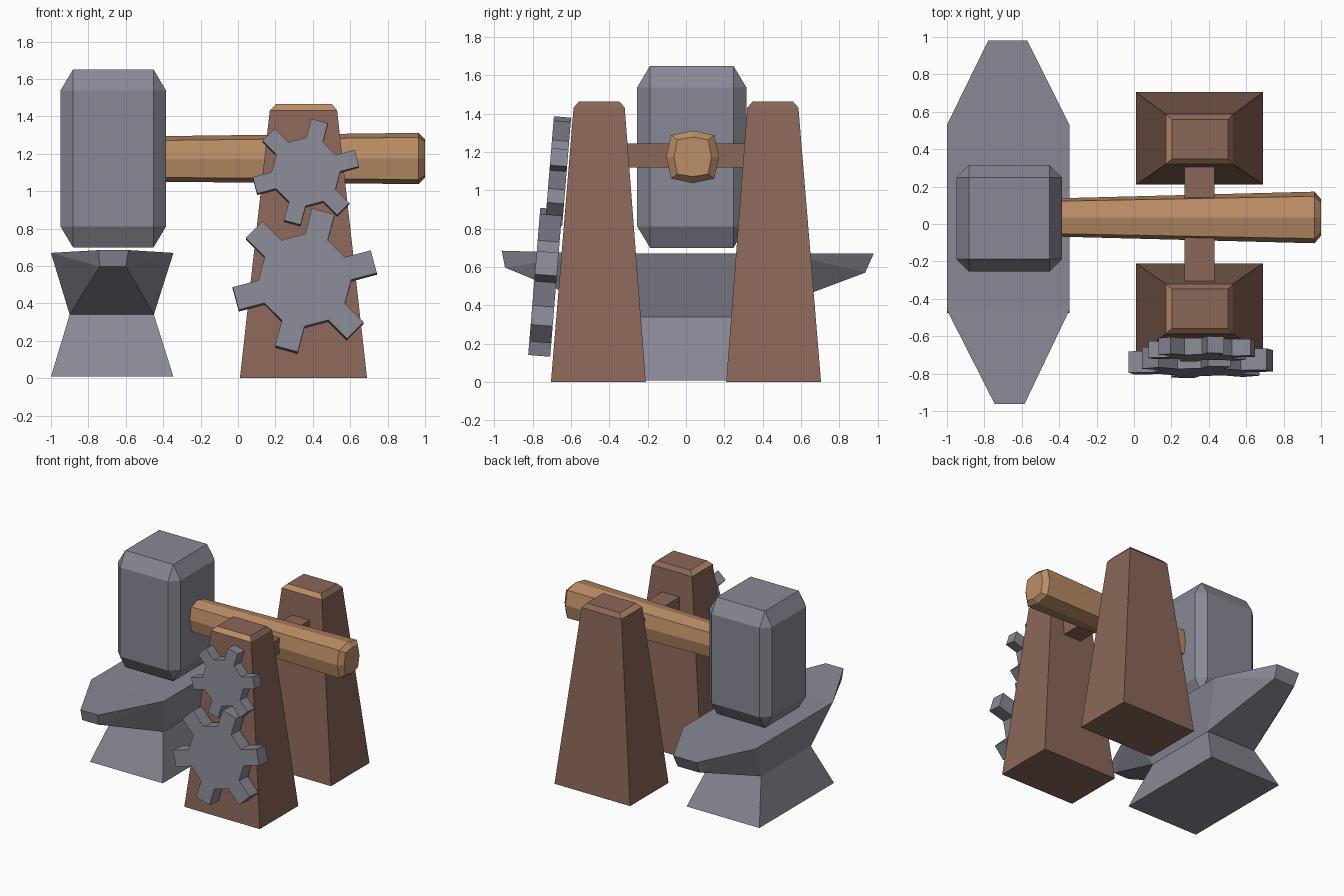
import bpy, bmesh, math
from mathutils import Matrix

if "Cube" in bpy.data.objects:
    bpy.data.objects.remove(bpy.data.objects["Cube"])


def material(name, rgb):
    m = bpy.data.materials.new(name)
    m.diffuse_color = (*rgb, 1)
    m.use_nodes = True
    m.node_tree.nodes["Principled BSDF"].inputs["Base Color"].default_value = m.diffuse_color
    return m


STEEL = material("grey_steel", (0.25, 0.25, 0.305))
DARK = material("dark_wood", (0.26, 0.135, 0.098))
LIGHT = material("light_wood", (0.50, 0.27, 0.135))


def finish(name, bm, *mats):
    bmesh.ops.recalc_face_normals(bm, faces=bm.faces[:])
    me = bpy.data.meshes.new(name)
    bm.to_mesh(me)
    bm.free()
    for m in mats:
        me.materials.append(m)
    ob = bpy.data.objects.new(name, me)
    bpy.context.collection.objects.link(ob)
    return ob


def loft(rings):
    """Closed solid through a series of equal-length point rings."""
    bm = bmesh.new()
    vs = [[bm.verts.new(p) for p in r] for r in rings]
    n = len(vs[0])
    for a, b in zip(vs, vs[1:]):
        for i in range(n):
            j = (i + 1) % n
            bm.faces.new((a[i], a[j], b[j], b[i]))
    bm.faces.new(vs[0][::-1])
    bm.faces.new(vs[-1])
    return bm


def rect(x0, x1, y0, y1, z):
    return [(x0, y0, z), (x1, y0, z), (x1, y1, z), (x0, y1, z)]


# hammer head: bevelled unit cube stretched upwards
bm = bmesh.new()
bmesh.ops.create_cube(bm, size=1)
bmesh.ops.bevel(bm, geom=bm.edges[:], offset=0.118, segments=1, affect='EDGES')
bmesh.ops.transform(bm, verts=bm.verts[:], matrix=Matrix.Translation((-0.667, 0.03, 1.175))
                    @ Matrix.Diagonal((0.565, 0.57, 0.95, 1)))
finish("hammer_head", bm, STEEL)


# handle: bulged square section, flaring to a chamfered butt
def section(x, cy, cz, mid_y, mid_z, cor_y, cor_z):
    pts = [(mid_y, 0), (cor_y, cor_z), (0, mid_z), (-cor_y, cor_z),
           (-mid_y, 0), (-cor_y, -cor_z), (0, -mid_z), (cor_y, -cor_z)]
    return [(x, cy + a, cz + b) for a, b in pts]


bm = loft([section(-0.5, 0.035, 1.172, 0.100, 0.121, 0.085, 0.098),
           section(0.965, 0.035, 1.175, 0.138, 0.137, 0.113, 0.113),
           section(1.0, 0.035, 1.175, 0.098, 0.103, 0.08, 0.09)])
# section winding repaired into a simple ring already in order
finish("handle", bm, LIGHT)

# axle between the posts
finish("axle", loft([rect(0.27, 0.43, -0.42, 0.42, 1.12),
                     rect(0.27, 0.43, -0.42, 0.42, 1.245)]), DARK)

# tapered posts with chamfered tops, worn light on the left and front chamfers
for name, s in (("front_post", -1), ("back_post", 1)):
    def ring(x0, x1, a, b, z):
        return rect(x0, x1, min(s * a, s * b), max(s * a, s * b), z)
    bm = loft([ring(0.01, 0.69, 0.21, 0.705, 0),
               ring(0.17, 0.53, 0.32, 0.587, 1.432),
               ring(0.202, 0.503, 0.348, 0.558, 1.465)])
    ob = finish(name, bm, DARK, LIGHT)
    for p in ob.data.polygons:
        if p.center.z > 1.435 and p.normal.z < 0.95 and min(p.normal.x, p.normal.y) < -0.3:
            p.material_index = 1

# anvil foot
finish("anvil_foot", loft([rect(-1, -0.345, -0.475, 0.485, 0.008),
                           rect(-0.9, -0.45, -0.32, 0.32, 0.34)]), STEEL)

# anvil body: waist flaring up to shoulders and pointed horns
bm = bmesh.new()
outline = [(-1, -0.46, 0.67), (-0.745, -0.962, 0.685), (-0.585, -0.962, 0.685),
           (-0.345, -0.46, 0.67), (-0.345, 0.53, 0.67), (-0.57, 0.98, 0.67),
           (-0.78, 0.98, 0.67), (-1, 0.53, 0.67)]
lower = [(-0.74, -0.945, 0.597), (-0.60, -0.945, 0.597), (-0.58, 0.935, 0.57), (-0.77, 0.935, 0.57)]
t = [bm.verts.new(p) for p in outline]
l = [bm.verts.new(p) for p in lower]
w = [bm.verts.new(p) for p in rect(-0.9, -0.45, -0.32, 0.32, 0.34)]
for f in ([t[0], t[1], t[2], t[3]], [t[0], t[3], t[4], t[7]], [t[7], t[4], t[5], t[6]],
          [t[1], l[0], l[1], t[2]], [t[5], l[2], l[3], t[6]],
          [l[0], w[0], w[1], l[1]], [l[2], w[2], w[3], l[3]],
          [t[0], w[0], l[0]], [t[0], l[0], t[1]], [t[3], l[1], w[1]], [t[3], t[2], l[1]],
          [t[4], w[2], l[2]], [t[4], l[2], t[5]], [t[7], l[3], w[3]], [t[7], t[6], l[3]],
          [t[3], w[1], w[2], t[4]], [t[0], t[7], w[3], w[0]], w[::-1]):
    bm.faces.new(f)
finish("anvil_body", bm, STEEL)


# six-toothed gears leaning with the front post
def gear(name, loc, r, root, half, thick):
    prof = []
    for k in range(6):
        a = math.radians(15 + 60 * k)
        for u, v in ((root, -half), (r, -half), (r, half), (root, half)):
            prof.append((u * math.cos(a) - v * math.sin(a), u * math.sin(a) + v * math.cos(a)))
    bm = loft([[(x, y, z) for x, z in prof] for y in (-thick / 2, thick / 2)])
    bmesh.ops.transform(bm, verts=bm.verts[:], matrix=Matrix.Translation(loc)
                        @ Matrix.Rotation(math.radians(-4.7), 4, 'X'))
    finish(name, bm, STEEL)


gear("large_gear", (0.357, -0.735, 0.52), 0.382, 0.24, 0.063, 0.115)
gear("small_gear", (0.363, -0.668, 1.10), 0.282, 0.178, 0.046, 0.09)
